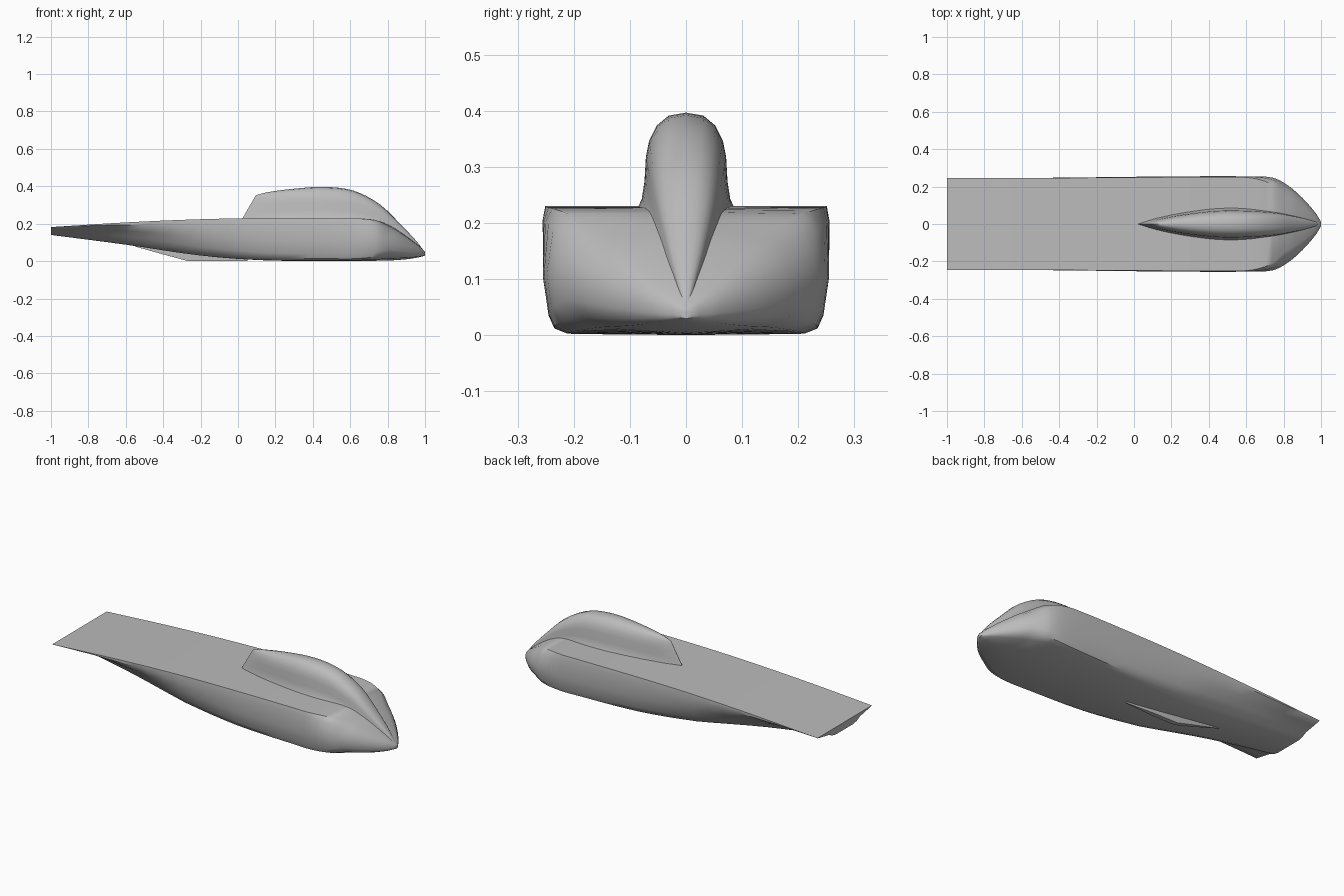
import bpy, bmesh, math

cube = bpy.data.objects.get("Cube")
if cube:
    bpy.data.objects.remove(cube, do_unlink=True)

grey = bpy.data.materials.new("plain_grey")
grey.use_nodes = True
colour = (0.5, 0.5, 0.5, 1)
grey.diffuse_color = colour
grey.node_tree.nodes["Principled BSDF"].inputs["Base Color"].default_value = colour


def lerp(a, b, t):
    return a + (b - a) * t


def spline(rows, steps):
    """Resample rows of numbers with a Catmull-Rom curve."""
    out = []
    last = len(rows) - 1
    for i in range(last):
        p, q = rows[i], rows[i + 1]
        before, after = rows[max(i - 1, 0)], rows[min(i + 2, last)]
        for s in range(steps):
            t = s / steps
            row = []
            for k in range(len(p)):
                span = q[0] - p[0]
                m = (q[k] - before[k]) / (q[0] - before[0]) * span
                n = (after[k] - p[k]) / (after[0] - p[0]) * span
                h = t * t * (3 - 2 * t)
                row.append(lerp(p[k], q[k], h) + t * (1 - t) * ((1 - t) * m - t * n))
            out.append(row)
    return out + [list(rows[-1])]


def finish(name, bm, angle):
    bmesh.ops.remove_doubles(bm, verts=bm.verts, dist=0.0002)
    bmesh.ops.recalc_face_normals(bm, faces=bm.faces)
    mesh = bpy.data.meshes.new(name)
    bm.to_mesh(mesh)
    bm.free()
    mesh.materials.append(grey)
    ob = bpy.data.objects.new(name, mesh)
    bpy.context.collection.objects.link(ob)
    bpy.ops.object.select_all(action="DESELECT")
    ob.select_set(True)
    bpy.context.view_layer.objects.active = ob
    bpy.ops.object.shade_smooth_by_angle(angle=math.radians(angle))


def loft(name, sections, angle):
    """Skin half sections, mirrored across y, and cap both ends."""
    bm = bmesh.new()
    rings = []
    for half in sections:
        other = [(x, -y, z) for x, y, z in reversed(half[1:-1])]
        rings.append([bm.verts.new(p) for p in half + other])
    for a, b in zip(rings, rings[1:]):
        for i in range(len(a)):
            j = (i + 1) % len(a)
            bm.faces.new((a[i], a[j], b[j], b[i]))
    bm.faces.new(rings[0])
    bm.faces.new(rings[-1])
    finish(name, bm, angle)


# Hull outlines, as fractions of half width and height, deck centre to keel
TAIL = [(0, 1), (1, 1), (.99, .96), (.78, .72), (.57, .5), (.45, .15), (.33, 0), (0, 0)]
WAIST = [(0, 1), (.99, 1), (1, .8), (.95, .5), (.86, .23), (.76, .07), (.6, 0), (0, 0)]
MID = [(0, 1), (.98, 1), (1, .9), (1, .45), (.96, .15), (.92, .05), (.83, .01), (0, 0)]
NOSE = [(0, 1), (.65, .96), (.88, .84), (1, .58), (.98, .32), (.9, .16), (.7, .06), (0, 0)]
OUTLINES = [TAIL, WAIST, MID, NOSE]

# Stations: x, half width, keel height, deck height, outline blend
HULL = [
    (-1, .245, .14, .182, 0),
    (-.6, .247, .088, .207, .45),
    (-.2, .25, .03, .224, 1),
    (.15, .254, .004, .23, 1.6),
    (.6, .255, .001, .229, 2),
    (.74, .248, .002, .22, 2.4),
    (.82, .208, .004, .188, 3),
    (.9, .14, .01, .135, 3),
    (.97, .06, .021, .08, 3),
    (1, .012, .03, .05, 3),
]

hull_sections = []
for x, w, low, high, blend in spline(HULL, 4):
    blend = min(max(blend, 0), 2.999)
    k = int(blend)
    t = blend - k
    hull_sections.append([
        (x, w * lerp(p[0], q[0], t), lerp(low, high, lerp(p[1], q[1], t)))
        for p, q in zip(OUTLINES[k], OUTLINES[k + 1])])
loft("hull", hull_sections, 40)

# Canopy: base x, lean of the top, half width, base height, crown height
CANOPY = [
    (.02, .075, .001, .222, .352),
    (.12, .035, .03, .222, .368),
    (.28, .01, .061, .222, .386),
    (.46, 0, .081, .222, .397),
    (.62, 0, .079, .218, .376),
    (.76, 0, .066, .19, .302),
    (.88, 0, .04, .135, .186),
    (.96, 0, .017, .078, .1),
    (.995, 0, .004, .045, .053),
]
DOME = [(1.08, 0), (.96, .12), (.9, .3), (.87, .55), (.8, .72), (.64, .87), (.38, .97), (0, 1)]
canopy_sections = []
for x, lean, w, low, high in spline(CANOPY, 4):
    half = [(x + lean * f, w * u, lerp(low, high, f)) for u, f in DOME]
    canopy_sections.append([(x, 0, low)] + half)
loft("canopy", canopy_sections, 50)

# Thin keel fin under the waist
skeg_sections = []
for x, low, w in [(-.55, .078, .001), (-.4, .036, .01), (-.27, .001, .014), (-.12, .001, .012), (.05, .001, .002)]:
    skeg_sections.append([(x, 0, .1), (x, w, .1), (x, w, low), (x, 0, low)])
loft("keel_fin", skeg_sections, 30)
